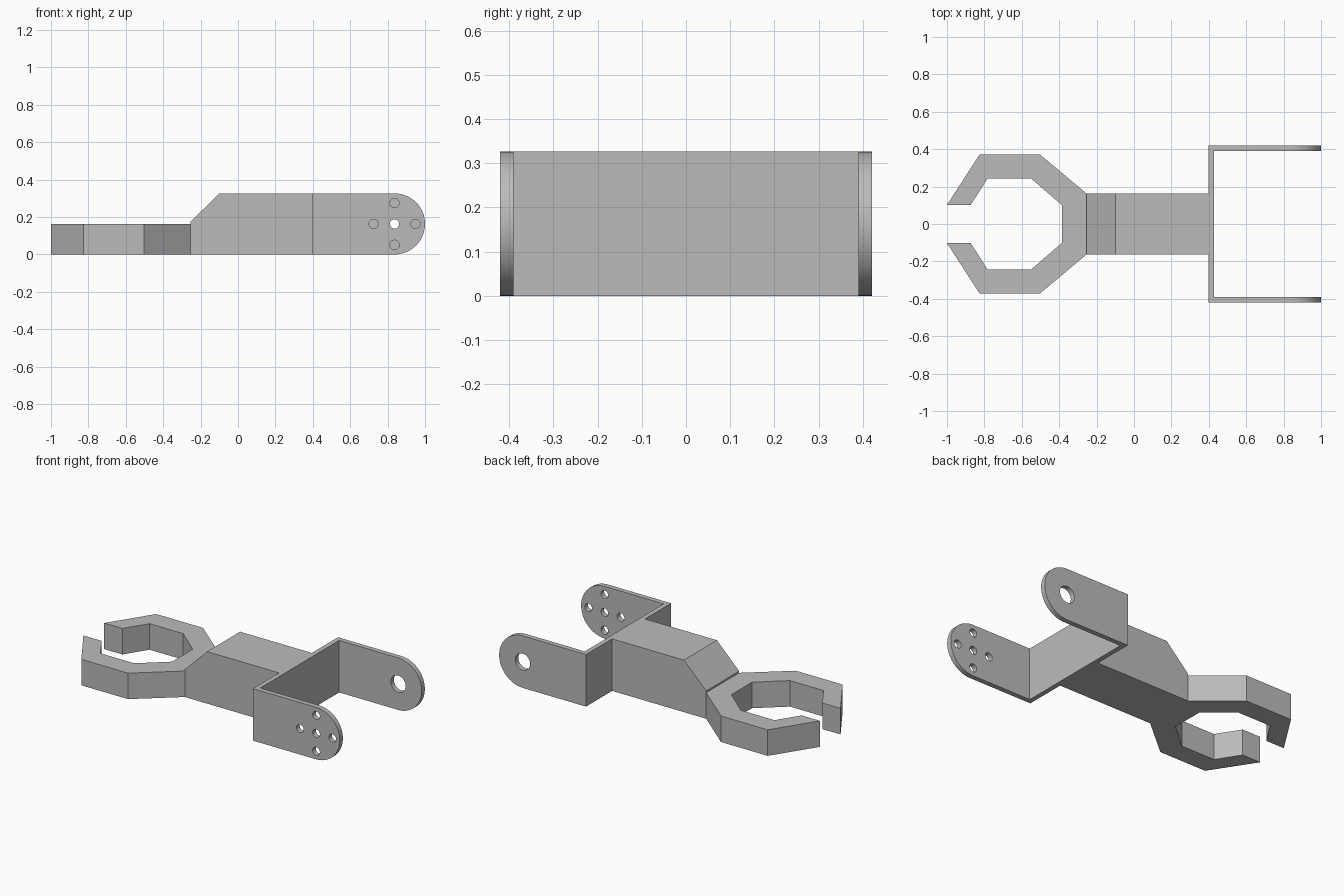
import bpy
import bmesh
from math import cos, sin, pi, radians
from mathutils import Vector

if "Cube" in bpy.data.objects:
    bpy.data.objects.remove(bpy.data.objects["Cube"])

# Single plain grey material
grey = bpy.data.materials.new("plain grey")
grey.use_nodes = True
colour = (0.5, 0.5, 0.5, 1)
grey.diffuse_color = colour
grey.node_tree.nodes["Principled BSDF"].inputs["Base Color"].default_value = colour

HEIGHT = 0.326
BODY = 0.163            # half width of the body, also the claw height
BODY_START, BODY_END = -0.254, 0.398
PIVOT_X, PIVOT_Z = 0.837, 0.163
ARM_OUT, ARM_IN = 0.421, 0.39


def prism(name, outline, start, end, axis):
    """Extrude a flat outline along y (outline is x, z) or z (outline is x, y)."""
    def place(u, v, d):
        return (u, v, d) if axis == "z" else (u, d, v)
    bm = bmesh.new()
    face = bm.faces.new([bm.verts.new(place(u, v, start)) for u, v in outline])
    moved = bmesh.ops.extrude_face_region(bm, geom=[face])["geom"]
    verts = [g for g in moved if isinstance(g, bmesh.types.BMVert)]
    bmesh.ops.translate(bm, verts=verts, vec=Vector(place(0, 0, end - start)))
    bmesh.ops.recalc_face_normals(bm, faces=bm.faces)
    mesh = bpy.data.meshes.new(name)
    bm.to_mesh(mesh)
    bm.free()
    mesh.materials.append(grey)
    obj = bpy.data.objects.new(name, mesh)
    bpy.context.collection.objects.link(obj)
    return obj


def mirrored(half):
    """Close a half outline with its reflection across y = 0."""
    return half + [(x, -y) for x, y in reversed(half)]


def arc(x, z, radius, start, end, steps):
    angles = [start + (end - start) * i / steps for i in range(steps + 1)]
    return [(x + radius * cos(a), z + radius * sin(a)) for a in angles]


def carve(target, cutter, operation):
    """Apply a boolean and discard the cutter."""
    bpy.context.view_layer.objects.active = target
    mod = target.modifiers.new("carve", "BOOLEAN")
    mod.operation, mod.object, mod.solver = operation, cutter, "EXACT"
    bpy.ops.object.modifier_apply(modifier=mod.name)
    bpy.data.objects.remove(cutter)


# Open faceted claw
prism("claw", mirrored([
    (BODY_START, BODY), (-0.502, 0.371), (-0.826, 0.371), (-1, 0.102),
    (-0.873, 0.102), (-0.783, 0.243), (-0.55, 0.243), (-0.386, 0.102)]),
    0, BODY, "z")

# Body with a sloped shoulder
prism("body", [(BODY_START, 0), (BODY_END, 0), (BODY_END, HEIGHT),
               (-0.1, HEIGHT), (BODY_START, 0.174)], -BODY, BODY, "y")

# U-shaped bracket, trimmed to rounded ends
bracket = prism("bracket", mirrored([
    (BODY_END, ARM_OUT), (1.1, ARM_OUT), (1.1, ARM_IN), (0.428, ARM_IN)]),
    0, HEIGHT, "z")
rounded = [(0.3, HEIGHT + 0.0), (0.3, 0)] + arc(PIVOT_X, PIVOT_Z, PIVOT_Z, -pi / 2, pi / 2, 32)
carve(bracket, prism("round_trim", rounded, -0.5, 0.5, "y"), "INTERSECT")

# Front arm: one centre hole with four around it; back arm: one large hole
holes = [(0, 0, 0.025, -1), (0, 0, 0.052, 1)]
holes += [(0.112 * cos(k * pi / 2), 0.112 * sin(k * pi / 2), 0.025, -1) for k in range(4)]
for dx, dz, radius, side in holes:
    circle = arc(PIVOT_X + dx, PIVOT_Z + dz, radius, 0, 2 * pi, 32)[:-1]
    carve(bracket, prism("drill", circle, side * 0.3, side * 0.5, "y"), "DIFFERENCE")

bpy.ops.object.select_all(action="DESELECT")
bracket.select_set(True)
bpy.context.view_layer.objects.active = bracket
bpy.ops.object.shade_smooth_by_angle(angle=radians(30))
